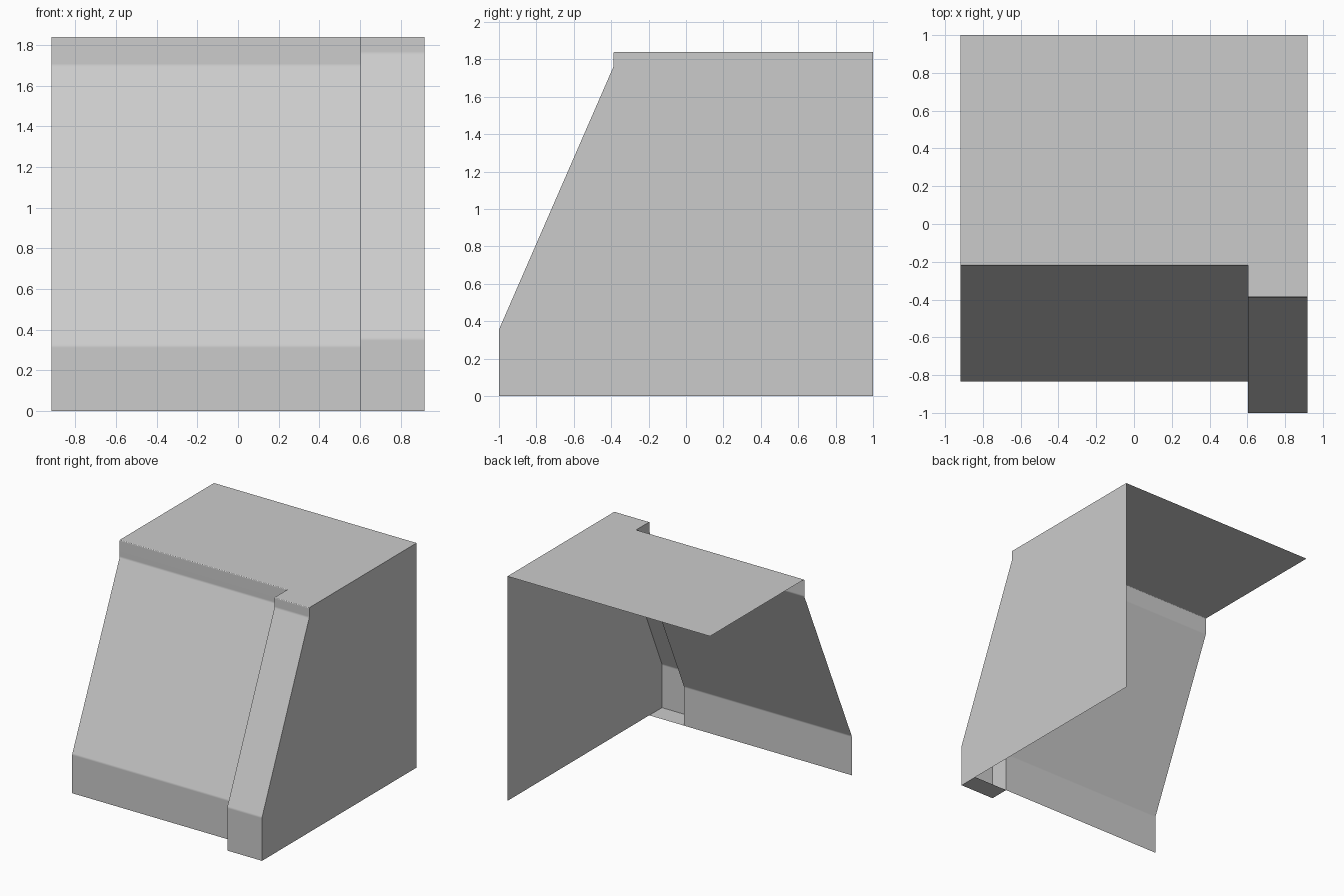
import bpy, bmesh, math
from mathutils import Vector

cube = bpy.data.objects.get("Cube")
if cube:
    bpy.data.objects.remove(cube, do_unlink=True)

# One neutral grey for the whole shell
grey = bpy.data.materials.new("neutral grey")
grey.use_nodes = True
colour = (0.6, 0.6, 0.6, 1)
grey.diffuse_color = colour
grey.node_tree.nodes["Principled BSDF"].inputs["Base Color"].default_value = colour

HALF, STEP, BACK, TOP = 0.918, 0.603, 1.0, 1.84


def rounded_profile(points, radius=0.008, segments=3):
    """Side outline (y, z) with each inner corner eased."""
    pts = [Vector(p) for p in points]
    out = [pts[0]]
    for a, b, c in zip(pts, pts[1:], pts[2:]):
        start = b + (a - b).normalized() * radius
        end = b + (c - b).normalized() * radius
        for i in range(segments + 1):
            t = i / segments
            out.append(start * (1 - t) ** 2 + b * 2 * t * (1 - t) + end * t * t)
    return out


def front_outline(foot, knee, shoulder, brow):
    ledge = brow + 0.008
    return rounded_profile([(foot, 0), (foot, knee), (brow, shoulder),
                            (brow, TOP), (ledge, TOP)][:4] + [(ledge + 0.02, TOP)])


panel = front_outline(-0.835, 0.32, 1.70, -0.22)
pillar = front_outline(-1.0, 0.355, 1.76, -0.388)

bm = bmesh.new()


def row(x, outline):
    return [bm.verts.new((x, p.x, p.y)) for p in outline]


def strip(a, b):
    for i in range(len(a) - 1):
        bm.faces.new((a[i], b[i], b[i + 1], a[i + 1]))


# Sloping front panel and the pillar standing proud of it
panel_right, panel_left = row(-HALF, panel), row(STEP, panel)
pillar_right, pillar_left = row(STEP, pillar), row(HALF, pillar)
strip(panel_right, panel_left)
strip(pillar_right, pillar_left)

# Step between the panel and the pillar
bm.faces.new(panel_left + pillar_right[::-1])

# L-shaped top, open at the back
back_right = bm.verts.new((-HALF, BACK, TOP))
back_left = bm.verts.new((HALF, BACK, TOP))
bm.faces.new((panel_right[-1], panel_left[-1], pillar_right[-1],
              pillar_left[-1], back_left, back_right))

# Single side wall; the opposite side stays open
wall_foot = bm.verts.new((HALF, BACK, 0))
cap_corner = bm.verts.new((HALF, panel[0].x, 0))
bm.faces.new([cap_corner, wall_foot, back_left] + pillar_left[::-1])

# Small cap under the pillar
bm.faces.new((pillar_right[0], panel_left[0], cap_corner, pillar_left[0]))

mesh = bpy.data.meshes.new("corner_shell")
bm.to_mesh(mesh)
bm.free()
mesh.materials.append(grey)
shell = bpy.data.objects.new("corner_shell", mesh)
bpy.context.collection.objects.link(shell)

# Smooth eased edges while the broad faces stay flat
bpy.ops.object.select_all(action='DESELECT')
shell.select_set(True)
bpy.context.view_layer.objects.active = shell
bpy.ops.object.shade_smooth_by_angle(angle=math.radians(35))
weighted = shell.modifiers.new("flat_faces", 'WEIGHTED_NORMAL')
weighted.keep_sharp = True
